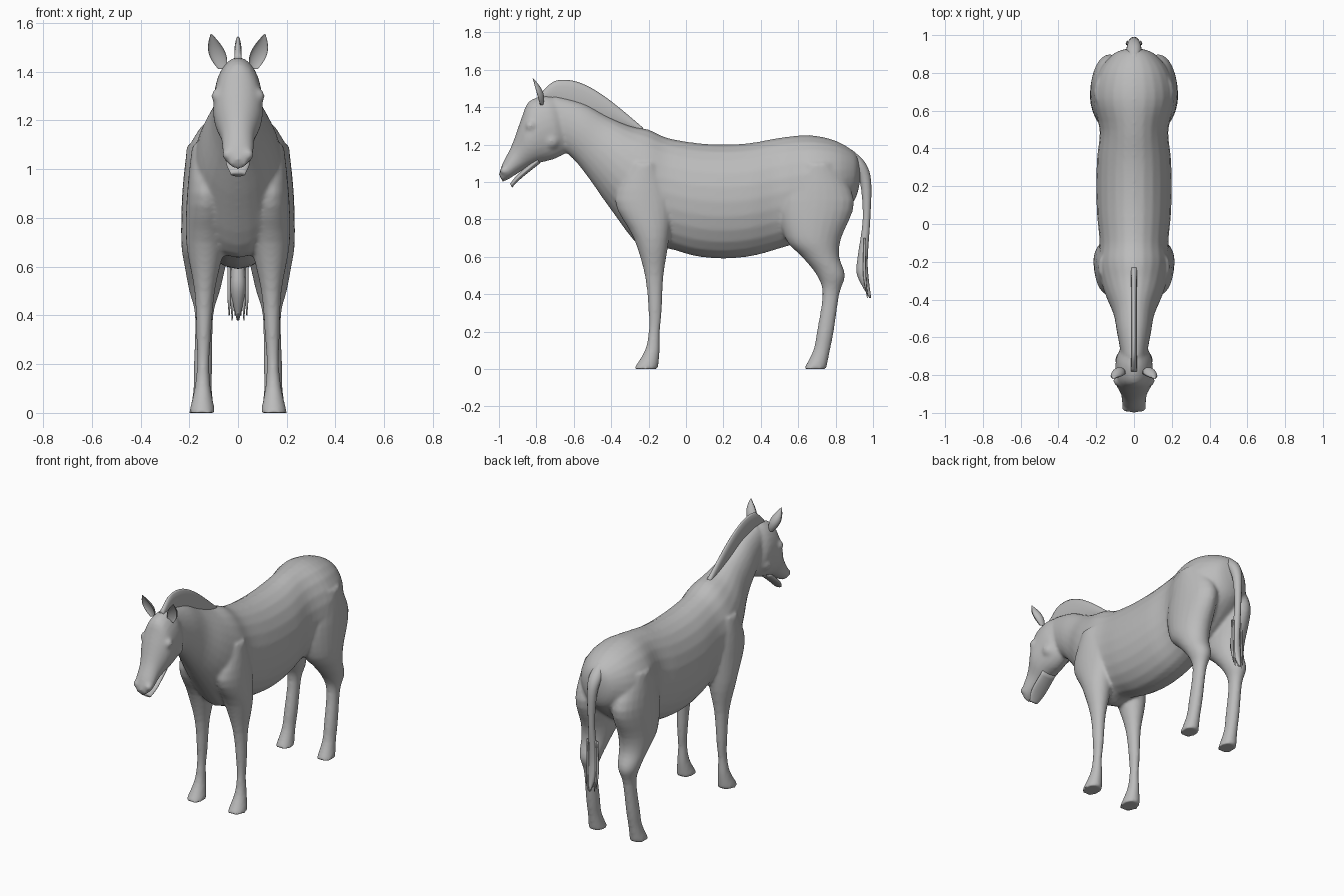
import bpy, bmesh, math
from mathutils import Vector

if "Cube" in bpy.data.objects:
    bpy.data.objects.remove(bpy.data.objects["Cube"])

grey = bpy.data.materials.new("plain grey")
grey.use_nodes = True
grey.diffuse_color = (.5, .5, .5, 1)
shader = grey.node_tree.nodes["Principled BSDF"]
shader.inputs["Base Color"].default_value = grey.diffuse_color


def spline(before, start, end, after, t):
    """Catmull-Rom blend of four rows of numbers."""
    blended = []
    for p, q, r, s in zip(before, start, end, after):
        leave, arrive = (r - p) / 2, (s - q) / 2
        ease = t * t * (3 - 2 * t)
        blended.append(q + (r - q) * ease + leave * t * (1 - t) ** 2 - arrive * t * t * (1 - t))
    return blended


def smooth_rows(rows, steps=4):
    """Fill in extra rows between the given ones."""
    padded = [rows[0], *rows, rows[-1]]
    for group in zip(padded, padded[1:], padded[2:], padded[3:]):
        for step in range(steps):
            yield spline(*group, step / steps)
    yield rows[-1]


def loft(bm, rows, sides=24, cup=0):
    """Skin of oval rings; row = edge (y, z), opposite edge (y, z), half width, centre x."""
    rings = []
    for ay, az, by, bz, half, centre in smooth_rows(rows):
        ring = []
        for k in range(sides):
            angle = math.tau * k / sides
            across, along = math.sin(angle), math.cos(angle)
            if along > 0 and cup:
                along *= -cup
            ring.append(bm.verts.new((centre + half * across,
                                      (ay + by + along * (ay - by)) / 2,
                                      (az + bz + along * (az - bz)) / 2)))
        rings.append(ring)
    for ring, following in zip(rings, rings[1:]):
        for k in range(sides):
            bm.faces.new((ring[k - 1], ring[k], following[k], following[k - 1]))
    bm.faces.new(rings[0])
    bm.faces.new(rings[-1])


def centred(rows):
    """Tilted rings on the middle plane."""
    return [(*row, 0) for row in rows]


def leg(bm, rows, widest, side):
    """Leg from rows of height, front and back; width follows depth, stance widens downward."""
    loft(bm, [(front, z, back, z, min(.42 * (back - front), widest), side * (.147 - .02 * z))
              for z, front, back in rows])


def strand(bm, rows, x=0, sides=12):
    """Round strand from rows of height, y and radius."""
    loft(bm, [(y - radius, z, y + radius, z, radius, x) for z, y, radius in rows], sides)


def bulge(bm, x, y, z, radius):
    ball = bmesh.ops.create_icosphere(bm, subdivisions=3, radius=radius)
    bmesh.ops.translate(bm, verts=ball["verts"], vec=Vector((x, y, z)))


def finish(bm, name):
    bmesh.ops.recalc_face_normals(bm, faces=bm.faces)
    mesh = bpy.data.meshes.new(name)
    bm.to_mesh(mesh)
    bm.free()
    mesh.materials.append(grey)
    mesh.shade_smooth()
    part = bpy.data.objects.new(name, mesh)
    bpy.context.collection.objects.link(part)
    return part


# Rump: y, top, bottom, half width
rump = [(y, top, y, bottom, half) for y, top, bottom, half in (
    (.93, 1.1, 1, .03), (.9, 1.16, .9, .11), (.8, 1.22, .8, .19), (.66, 1.25, .7, .22))]

# Barrel: sagging back, round belly, fullest in the middle
barrel = []
for y in (.5, .35, .2, .05, -.1):
    bend = (y - .2) ** 2
    barrel.append((y, 1.2 + .4 * bend, y, .59 + .6 * bend, .2 - .2 * bend))

# Shoulder and neck: crest, throat, half width
neck = [(-.2, 1.28, -.24, .65, .19), (-.3, 1.3, -.4, .85, .16), (-.42, 1.35, -.52, 1.02, .11),
        (-.55, 1.42, -.6, 1.12, .09), (-.7, 1.46, -.66, 1.17, .07)]

# Head from poll to muzzle: forehead, jaw, half width
head = [(-.66, 1.44, -.62, 1.18, .05), (-.75, 1.46, -.65, 1.15, .09), (-.84, 1.43, -.71, 1.12, .1),
        (-.88, 1.34, -.79, 1.1, .1), (-.93, 1.2, -.86, 1.07, .07), (-.98, 1.1, -.94, 1.02, .06),
        (-1, 1.04, -.98, 1, .03)]

hind_leg = [(1.1, .6, .8), (.9, .5, .9), (.7, .53, .83), (.6, .62, .82), (.5, .7, .85),
            (.4, .73, .82), (.2, .7, .79), (.1, .68, .77), (0, .63, .75)]
front_leg = [(1.1, -.3, -.15), (.9, -.38, -.08), (.7, -.28, -.09), (.5, -.22, -.12),
             (.3, -.2, -.13), (.2, -.2, -.14), (.1, -.22, -.14), (0, -.28, -.15)]

# Body skin, fused from overlapping volumes
bm = bmesh.new()
loft(bm, centred(rump + barrel + neck))
loft(bm, centred(head))
for side in (-1, 1):
    leg(bm, hind_leg, .1, side)
    leg(bm, front_leg, .08, side)
    # Brow, cheek and nostril
    bulge(bm, side * .08, -.83, 1.3, .03)
    bulge(bm, side * .05, -.72, 1.22, .05)
    bulge(bm, side * .04, -.97, 1.06, .025)
body = finish(bm, "body")
fuse = body.modifiers.new("fuse", 'REMESH')
fuse.mode = 'VOXEL'
fuse.voxel_size = .01
fuse.use_smooth_shade = True
soften = body.modifiers.new("soften", 'SMOOTH')
soften.iterations = 6

# Lower jaw, hanging slightly open
bm = bmesh.new()
loft(bm, centred([(-.8, 1.13, -.78, 1.1, .05), (-.9, 1.04, -.88, 1.02, .05),
                  (-.94, .99, -.93, .97, .03)]))
finish(bm, "lower_jaw")

# Upright mane: a thin arched fin along the crest
bm = bmesh.new()
fin = []
for k in range(9):
    t = k / 8
    y, root = -.78 + .55 * t, 1.44 - .18 * t
    height = .03 + .13 * math.sin(math.pi * t ** .7)
    fin.append((y, root + height, y, root, .015))
loft(bm, centred(fin), 12)
finish(bm, "mane")

# Cupped, leaf-shaped ears leaning outward
for side, label in ((1, "left"), (-1, "right")):
    bm = bmesh.new()
    leaf = []
    for k in range(6):
        t = k / 5
        half = .035 * math.sin(math.pi * (.15 + .83 * t))
        y, z = -.78 - .04 * t, 1.41 + .145 * t
        leaf.append((y - half, z, y + half, z, half, side * (.065 + .045 * t)))
    loft(bm, leaf, 16, .5)
    finish(bm, label + "_ear")

# Tail dock with hair tuft
bm = bmesh.new()
strand(bm, [(1.17, .87, .02), (1.1, .92, .04), (1, .96, .03), (.8, .965, .02),
            (.6, .945, .027), (.5, .945, .03), (.38, .985, .005)])
finish(bm, "tail")

# Loose hair strands fanned across the tuft
bm = bmesh.new()
for k in range(-3, 4):
    tip = .38 + .02 * (k % 2)
    strand(bm, [(.7, .955, .005), (.5, .955, .008), (tip, .97, .002)], k * .012, 8)
finish(bm, "tail_hair")
